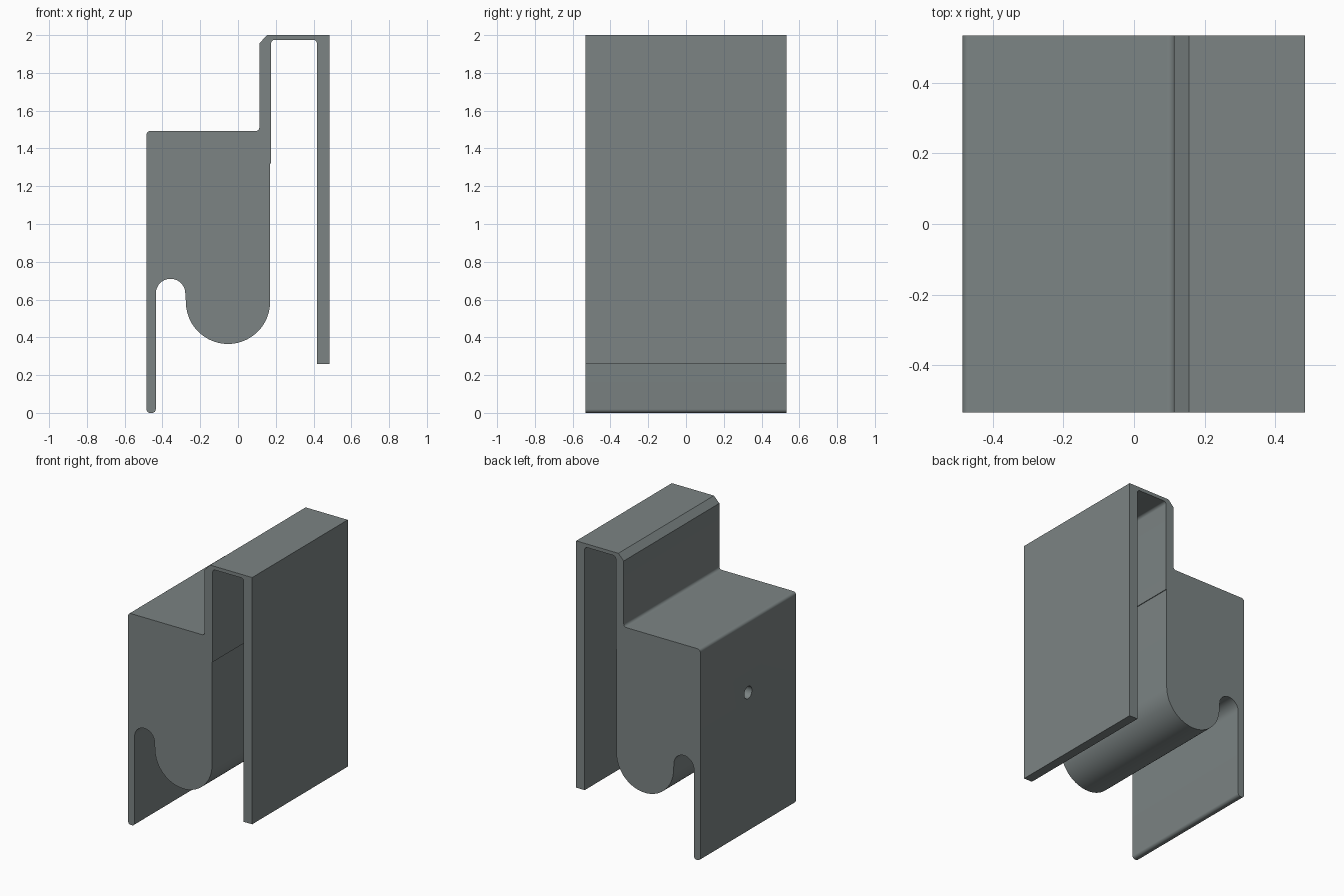
import bpy, bmesh, math
from mathutils import Vector

if "Cube" in bpy.data.objects:
    bpy.data.objects.remove(bpy.data.objects["Cube"])

HALF_DEPTH = 0.533


def arc(cx, cz, r, a0, a1, n):
    """Points on an arc, angles in degrees."""
    return [(cx + r * math.cos(math.radians(a0 + (a1 - a0) * i / n)),
             cz + r * math.sin(math.radians(a0 + (a1 - a0) * i / n)))
            for i in range(n + 1)]


def fillet(prev, corner, nxt, r, n=6):
    """Rounded right-angle corner between two straight edges."""
    c = Vector(corner)
    a = (Vector(prev) - c).normalized()
    b = (Vector(nxt) - c).normalized()
    centre = c + (a + b) * r
    return [tuple(centre - b * r * math.cos(t) - a * r * math.sin(t))
            for t in (math.pi / 2 * i / n for i in range(n + 1))]


# Bracket cross-section, x and z
L, T = -0.485, 0.113
profile = []
profile += fillet((L, 1), (L, 0), (-0.435, 0), 0.02)            # lip tip
profile += fillet((L, 0), (-0.435, 0), (-0.435, 1), 0.02)
profile += arc(-0.357, 0.632, 0.078, 180, 0, 20)                # small groove
profile += arc(-0.053, 0.588, 0.223, 180, 360, 40)              # round nose
profile += [(0.17, 1.32), (0.175, 1.32)]                        # slight step
profile += fillet((0.175, 1), (0.175, 1.975), (0.4, 1.975), 0.02)
profile += fillet((0.2, 1.975), (0.418, 1.975), (0.418, 1), 0.02)
profile += [(0.418, 0.258), (0.484, 0.258), (0.484, 2.0)]       # rear plate
profile += [(0.155, 2.0), (T, 1.957)]                           # chamfer
profile += fillet((T, 1.9), (T, 1.492), (L, 1.492), 0.02)
profile += fillet((T, 1.492), (L, 1.492), (L, 0), 0.02)

# Extrude the cross-section into the body
bm = bmesh.new()
face = bm.faces.new([bm.verts.new((x, -HALF_DEPTH, z)) for x, z in profile])
ext = bmesh.ops.extrude_face_region(bm, geom=[face])
bmesh.ops.translate(bm, vec=(0, 2 * HALF_DEPTH, 0),
                    verts=[v for v in ext["geom"] if isinstance(v, bmesh.types.BMVert)])
bmesh.ops.recalc_face_normals(bm, faces=bm.faces)
mesh = bpy.data.meshes.new("hook_bracket")
bm.to_mesh(mesh)
bm.free()
body = bpy.data.objects.new("hook_bracket", mesh)
bpy.context.collection.objects.link(body)

grey = bpy.data.materials.new("slate grey")
grey.diffuse_color = (0.2, 0.23, 0.23, 1)
grey.use_nodes = True
grey.node_tree.nodes["Principled BSDF"].inputs["Base Color"].default_value = grey.diffuse_color
mesh.materials.append(grey)

# Screw hole in the outer wall
bpy.ops.mesh.primitive_cylinder_add(vertices=32, radius=0.043, depth=0.6,
                                    location=(L, 0, 0.985), rotation=(0, math.pi / 2, 0))
cutter = bpy.context.object
cutter.name = "hole_cutter"
cutter.data.materials.append(grey)
cutter.hide_render = True

bpy.ops.object.select_all(action='DESELECT')
body.select_set(True)
bpy.context.view_layer.objects.active = body
mod = body.modifiers.new("screw_hole", 'BOOLEAN')
mod.operation = 'DIFFERENCE'
mod.solver = 'EXACT'
mod.object = cutter
bpy.ops.object.modifier_apply(modifier=mod.name)
bpy.data.objects.remove(cutter)
bpy.ops.object.shade_smooth_by_angle(angle=math.radians(30))
